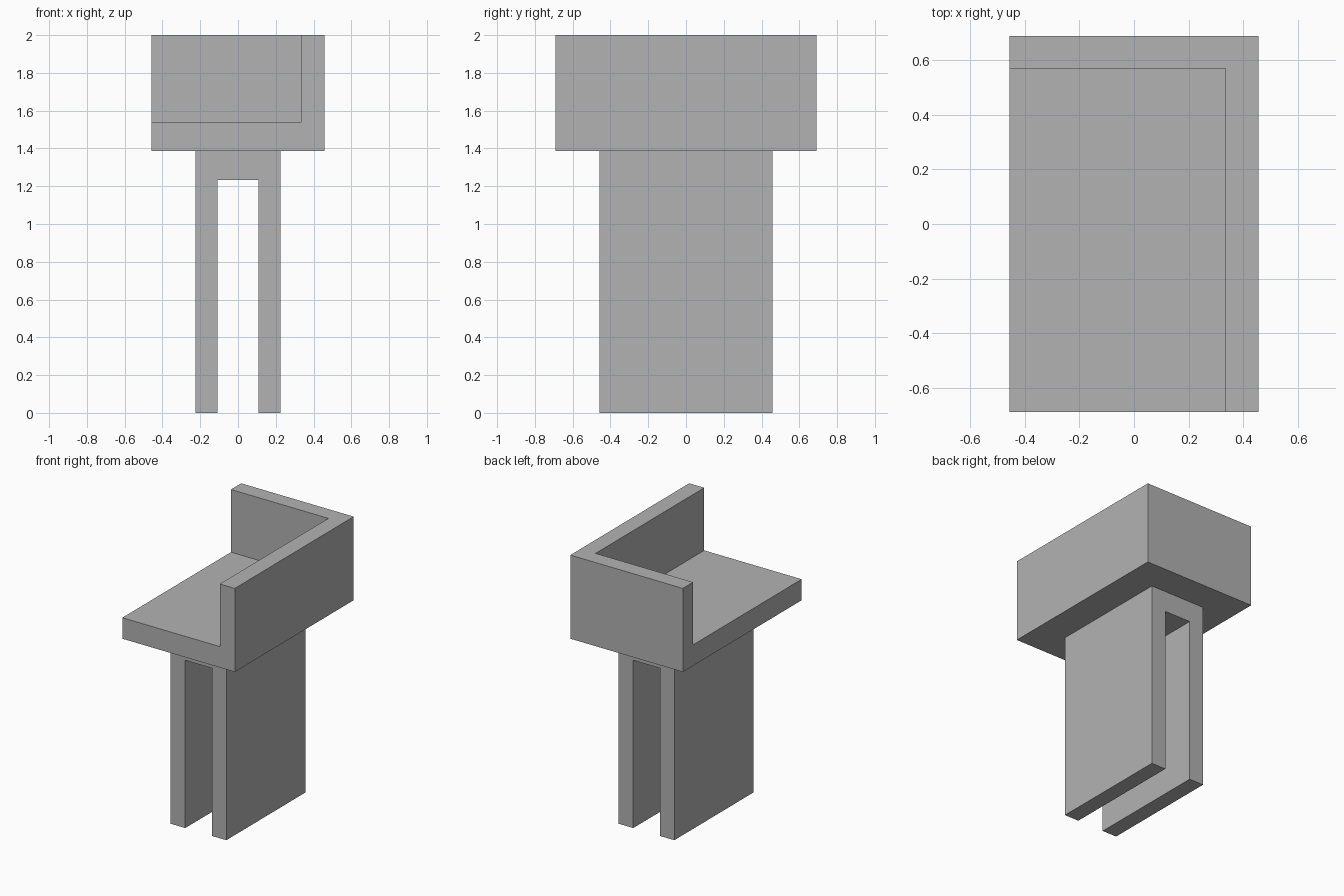
import bpy
import bmesh
from mathutils import Vector

cube = bpy.data.objects.get("Cube")
if cube:
    bpy.data.objects.remove(cube, do_unlink=True)

grey = bpy.data.materials.new("plain grey")
grey.use_nodes = True
colour = (0.448, 0.448, 0.448, 1)
grey.diffuse_color = colour
grey.node_tree.nodes["Principled BSDF"].inputs["Base Color"].default_value = colour


def extrude_profile(name, points, direction):
    """Make a solid by sweeping a flat outline along a direction."""
    bm = bmesh.new()
    face = bm.faces.new([bm.verts.new(p) for p in points])
    swept = bmesh.ops.extrude_face_region(bm, geom=[face], use_keep_orig=True)
    moved = [v for v in swept["geom"] if isinstance(v, bmesh.types.BMVert)]
    bmesh.ops.translate(bm, verts=moved, vec=Vector(direction))
    bmesh.ops.recalc_face_normals(bm, faces=bm.faces)
    mesh = bpy.data.meshes.new(name)
    bm.to_mesh(mesh)
    bm.free()
    mesh.materials.append(grey)
    obj = bpy.data.objects.new(name, mesh)
    bpy.context.collection.objects.link(obj)
    return obj


HALF_X, HALF_Y = 0.457, 0.69
SEAT_LOW, SEAT_TOP, TOP = 1.386, 1.54, 2.0
INNER_X, INNER_Y = 0.335, 0.571

# Seat slab
seat = [(-HALF_X, -HALF_Y), (HALF_X, -HALF_Y), (HALF_X, HALF_Y), (-HALF_X, HALF_Y)]
extrude_profile("seat", [(x, y, SEAT_LOW) for x, y in seat], (0, 0, SEAT_TOP - SEAT_LOW))

# L-shaped wall along the left and back edges
wall = [(HALF_X, -HALF_Y), (HALF_X, HALF_Y), (-HALF_X, HALF_Y),
        (-HALF_X, INNER_Y), (INNER_X, INNER_Y), (INNER_X, -HALF_Y)]
extrude_profile("corner_wall", [(x, y, SEAT_TOP) for x, y in wall], (0, 0, TOP - SEAT_TOP))

# Pedestal: two slab legs joined by a bridge
LEG_OUT, LEG_IN, BRIDGE, DEPTH = 0.226, 0.108, 1.232, 0.458
half = [(LEG_OUT, SEAT_LOW), (LEG_OUT, 0), (LEG_IN, 0), (LEG_IN, BRIDGE)]
arch = half + [(-x, z) for x, z in reversed(half)]
extrude_profile("pedestal", [(x, -DEPTH, z) for x, z in arch], (0, 2 * DEPTH, 0))
